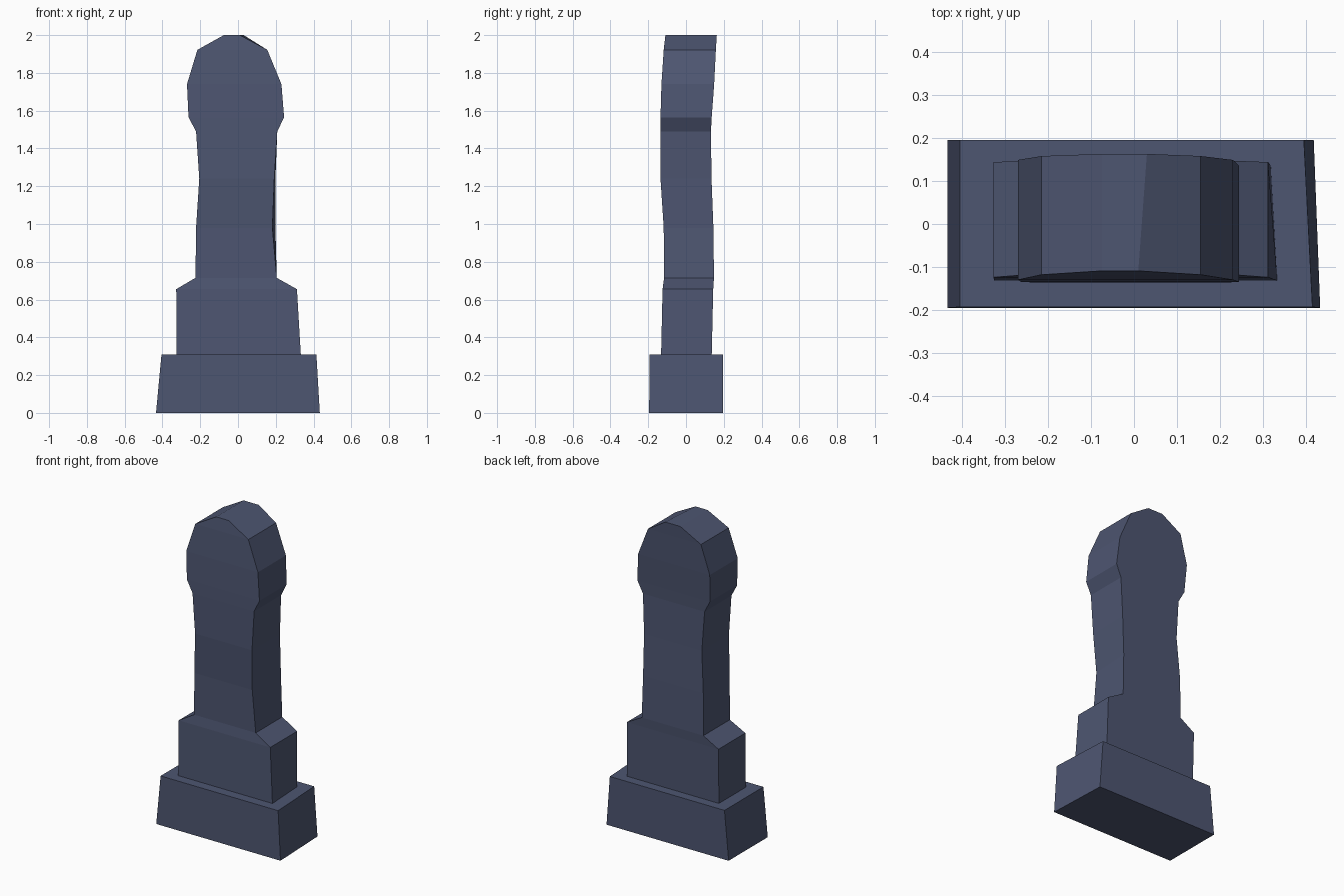
import bpy, bmesh

stone_mat = bpy.data.materials.new("blue grey stone")
stone_mat.diffuse_color = (0.075, 0.092, 0.165, 1)


def loft(name, levels):
    """Stack four-sided rings: (z, left, right_front, right_back, front, back)."""
    bm = bmesh.new()
    rings = []
    for z, xl, xrf, xrb, yf, yb in levels:
        corners = [(xl, yf), (xrf, yf), (xrb, yb), (xl, yb)]
        rings.append([bm.verts.new((x, y, z)) for x, y in corners])
    bm.faces.new(rings[0][::-1])
    bm.faces.new(rings[-1])
    for a, b in zip(rings, rings[1:]):
        for i in range(4):
            j = (i + 1) % 4
            bm.faces.new((a[i], a[j], b[j], b[i]))
    bmesh.ops.recalc_face_normals(bm, faces=bm.faces)
    mesh = bpy.data.meshes.new(name)
    bm.to_mesh(mesh)
    bm.free()
    mesh.materials.append(stone_mat)
    obj = bpy.data.objects.new(name, mesh)
    bpy.context.collection.objects.link(obj)
    return obj


# Wide tapered plinth
loft("plinth", [
    (0.00, -0.434, 0.433, 0.418, -0.195, 0.195),
    (0.31, -0.405, 0.415, 0.395, -0.193, 0.195),
])

# Upright slab: shoulders, narrow waist, rounded head
loft("headstone", [
    (0.300, -0.325, 0.333, 0.318, -0.132, 0.136),
    (0.655, -0.327, 0.312, 0.312, -0.124, 0.144),
    (0.715, -0.225, 0.205, 0.205, -0.116, 0.148),
    (0.980, -0.222, 0.182, 0.198, -0.118, 0.145),
    (1.240, -0.205, 0.192, 0.198, -0.135, 0.135),
    (1.490, -0.222, 0.208, 0.208, -0.136, 0.132),
    (1.565, -0.262, 0.244, 0.244, -0.135, 0.136),
    (1.740, -0.270, 0.230, 0.230, -0.130, 0.149),
    (1.922, -0.215, 0.155, 0.155, -0.118, 0.158),
    (2.000, -0.075, 0.010, 0.030, -0.109, 0.163),
])
